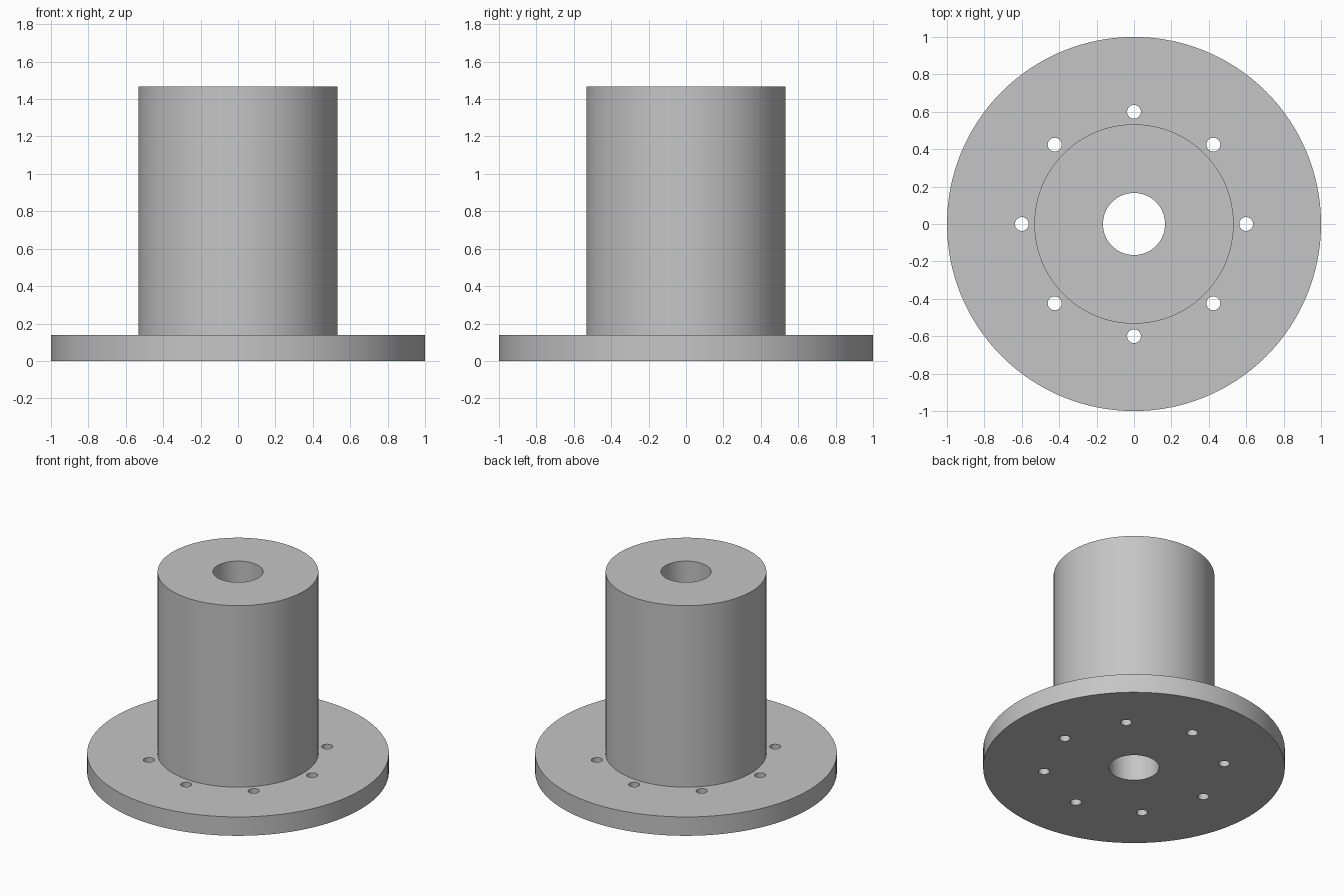
import bpy
import bmesh
from math import cos, sin, pi, radians

cube = bpy.data.objects.get("Cube")
if cube:
    bpy.data.objects.remove(cube, do_unlink=True)

FLANGE_R, FLANGE_H = 1.0, 0.138
HUB_R, HUB_TOP = 0.533, 1.466
BORE_R = 0.166
BOLT_R, BOLT_CIRCLE, BOLT_COUNT = 0.037, 0.6, 8
SEGMENTS = 128

# Plain grey material
grey = bpy.data.materials.new("plain_grey")
grey.use_nodes = True
colour = (0.56, 0.56, 0.56, 1)
grey.diffuse_color = colour
grey.node_tree.nodes["Principled BSDF"].inputs["Base Color"].default_value = colour


def make_object(name, bm):
    mesh = bpy.data.meshes.new(name)
    bmesh.ops.recalc_face_normals(bm, faces=bm.faces)
    bm.to_mesh(mesh)
    bm.free()
    obj = bpy.data.objects.new(name, mesh)
    bpy.context.collection.objects.link(obj)
    mesh.materials.append(grey)
    return obj


# Flanged hub: closed profile turned about z
profile = [(BORE_R, 0), (FLANGE_R, 0), (FLANGE_R, FLANGE_H),
           (HUB_R, FLANGE_H), (HUB_R, HUB_TOP), (BORE_R, HUB_TOP)]
bm = bmesh.new()
rings = []
for i in range(SEGMENTS):
    a = 2 * pi * i / SEGMENTS
    rings.append([bm.verts.new((r * cos(a), r * sin(a), z)) for r, z in profile])
for i, ring in enumerate(rings):
    following = rings[(i + 1) % SEGMENTS]
    for j in range(len(profile)):
        k = (j + 1) % len(profile)
        bm.faces.new((ring[j], following[j], following[k], ring[k]))
hub = make_object("flanged_hub", bm)

# Ring of bolt hole cutters
bm = bmesh.new()
for i in range(BOLT_COUNT):
    a = 2 * pi * i / BOLT_COUNT
    made = bmesh.ops.create_cone(bm, cap_ends=True, segments=32, radius1=BOLT_R,
                                 radius2=BOLT_R, depth=4 * FLANGE_H)
    bmesh.ops.translate(bm, verts=made["verts"],
                        vec=(BOLT_CIRCLE * cos(a), BOLT_CIRCLE * sin(a), 0))
cutter = make_object("bolt_hole_cutter", bm)
cutter.hide_render = True

# Drill the flange, then drop the cutter
drill = hub.modifiers.new("bolt_holes", "BOOLEAN")
drill.operation = "DIFFERENCE"
drill.solver = "EXACT"
drill.object = cutter
bpy.ops.object.select_all(action="DESELECT")
hub.select_set(True)
bpy.context.view_layer.objects.active = hub
bpy.ops.object.modifier_apply(modifier=drill.name)
bpy.data.objects.remove(cutter, do_unlink=True)

# Round walls smooth, rims sharp
bpy.ops.object.shade_smooth_by_angle(angle=radians(30))
